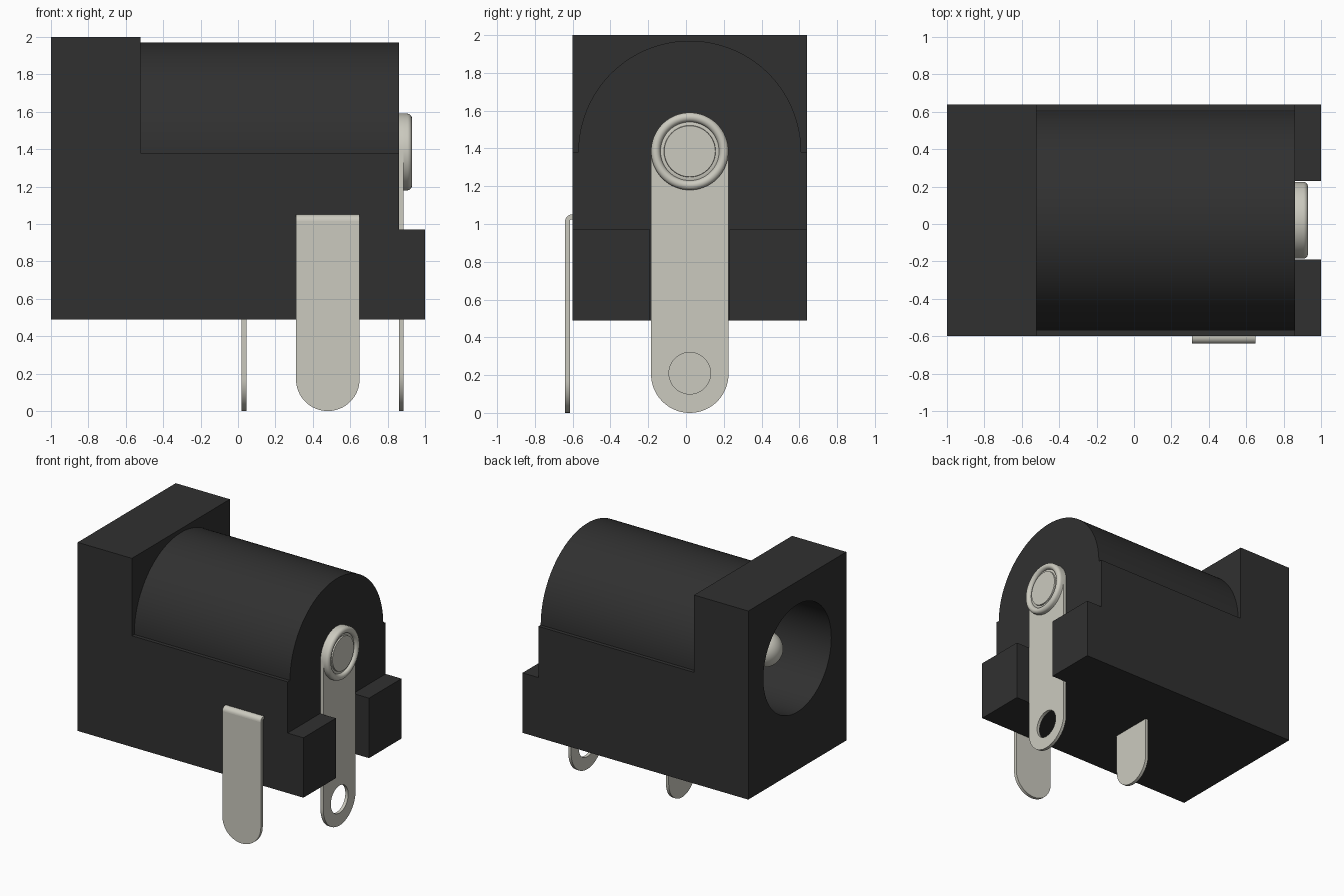
import bpy, bmesh, math
from mathutils import Vector, Matrix

if "Cube" in bpy.data.objects:
    bpy.data.objects.remove(bpy.data.objects["Cube"], do_unlink=True)


def material(name, color):
    m = bpy.data.materials.new(name)
    m.use_nodes = True
    m.diffuse_color = (*color, 1)
    bsdf = m.node_tree.nodes["Principled BSDF"]
    bsdf.inputs["Base Color"].default_value = (*color, 1)
    bsdf.inputs["Roughness"].default_value = 0.6
    return m


BLACK = material("black plastic", (0.03, 0.03, 0.03))
METAL = material("tinned metal", (0.60, 0.59, 0.52))

CY, CZ = 0.02, 1.385          # axis of the socket
Y0, Y1 = -0.60, 0.64          # sides of the housing
BASE = 0.49                   # underside of the housing


def finish(name, bm, mat):
    bmesh.ops.recalc_face_normals(bm, faces=bm.faces)
    mesh = bpy.data.meshes.new(name)
    bm.to_mesh(mesh)
    bm.free()
    mesh.materials.append(mat)
    ob = bpy.data.objects.new(name, mesh)
    bpy.context.collection.objects.link(ob)
    return ob


def arc(cu, cv, r, a0, a1, n):
    """Points on an arc, angles in degrees."""
    return [(cu + r * math.cos(math.radians(a0 + (a1 - a0) * i / n)),
             cv + r * math.sin(math.radians(a0 + (a1 - a0) * i / n))) for i in range(n + 1)]


def prism(name, loops, axis, a, b, mat):
    """Extrude an outline (and optional holes) along x or y from a to b."""
    bm = bmesh.new()
    put = (lambda u, v: (a, u, v)) if axis == "x" else (lambda u, v: (u, a, v))
    rings = [[bm.verts.new(put(u, v)) for u, v in loop] for loop in loops]
    if len(rings) == 1:
        bm.faces.new(rings[0])
    else:
        edges = [bm.edges.new((r[i - 1], r[i])) for r in rings for i in range(len(r))]
        bmesh.ops.triangle_fill(bm, edges=edges, use_beauty=True)
    out = bmesh.ops.extrude_face_region(bm, geom=bm.faces[:])
    moved = [g for g in out["geom"] if isinstance(g, bmesh.types.BMVert)]
    step = Vector((b - a, 0, 0)) if axis == "x" else Vector((0, b - a, 0))
    bmesh.ops.translate(bm, verts=moved, vec=step)
    return finish(name, bm, mat)


def lathe(name, profile, mat, steps=64):
    """Revolve (x, radius) points about the socket axis."""
    bm = bmesh.new()
    vs = [bm.verts.new((x, CY, CZ + r)) for x, r in profile]
    es = [bm.edges.new(p) for p in zip(vs, vs[1:])]
    bmesh.ops.spin(bm, geom=vs + es, cent=(0, CY, CZ), axis=(1, 0, 0),
                   angle=2 * math.pi, steps=steps)
    bmesh.ops.remove_doubles(bm, verts=bm.verts, dist=1e-4)
    return finish(name, bm, mat)


def rect(u0, u1, v0, v1):
    return [(u0, v0), (u1, v0), (u1, v1), (u0, v1)]


def apply_boolean(ob, other, operation):
    mod = ob.modifiers.new("join", "BOOLEAN")
    mod.operation, mod.solver, mod.object = operation, "EXACT", other
    bpy.context.view_layer.objects.active = ob
    bpy.ops.object.modifier_apply(modifier=mod.name)
    bpy.data.objects.remove(other, do_unlink=True)


# Housing: arched section, square front flange and two rear lugs
arch = [(Y0, BASE), (Y1, BASE), (Y1, 1.38)] + arc(CY, 1.38, 0.59, 0, 180, 72) + [(Y0, 1.38)]
housing = prism("housing", [arch], "x", -0.6, 0.86, BLACK)
apply_boolean(housing, prism("flange", [rect(Y0, Y1, BASE, 2.0)], "x", -1.0, -0.52, BLACK), "UNION")
for u0, u1 in ((Y0, -0.19), (0.23, Y1)):
    apply_boolean(housing, prism("lug", [rect(u0, u1, BASE, 0.97)], "x", 0.80, 1.0, BLACK), "UNION")

# Round plug opening
bore = prism("bore", [arc(CY, CZ, 0.43, 0, 360, 72)[:-1]], "x", -1.1, 0.6, BLACK)
apply_boolean(housing, bore, "DIFFERENCE")

# Centre pin with a domed tip
dome = [(-0.71 - x, r) for x, r in arc(0, 0, 0.135, 90, 0, 12)]
lathe("centre_pin", [(0.65, 0.0), (0.65, 0.135)] + dome, METAL)

# Rear rivet: rounded rim around a shallow grooved disc
rim = [(0.905 + x, 0.18 + r) for r, x in arc(0, 0, 0.025, 0, 180, 10)]
lathe("rear_rivet", [(0.86, 0.0), (0.86, 0.205)] + rim
      + [(0.908, 0.143), (0.908, 0.137), (0.918, 0.135), (0.918, 0.0)], METAL)

# Rear terminal: rounded strip with a solder hole
strip = arc(CY, 0.205, 0.205, 180, 360, 32) + arc(CY, CZ, 0.205, 0, 180, 32)
prism("rear_terminal", [strip, arc(CY, 0.21, 0.11, 0, 360, 40)[:-1]], "x", 0.86, 0.885, METAL)

# Middle terminal: plain rounded strip under the housing
strip = arc(CY, 0.17, 0.17, 180, 360, 32) + [(CY + 0.17, 0.55), (CY - 0.17, 0.55)]
prism("middle_terminal", [strip], "x", 0.02, 0.045, METAL)

# Front terminal: rounded strip outside the housing, bent inward at the top
strip = arc(0.48, 0.17, 0.17, 180, 360, 32) + [(0.65, 1.015), (0.31, 1.015)]
prism("front_terminal", [strip], "y", -0.64, -0.615, METAL)
bend = (arc(-0.605, 1.015, 0.035, 180, 90, 8) + [(-0.58, 1.05), (-0.58, 1.025)]
        + arc(-0.605, 1.015, 0.01, 90, 180, 6))
prism("front_terminal_bend", [bend], "x", 0.31, 0.65, METAL)

# Smooth shading on the round surfaces, crisp elsewhere
bpy.ops.object.select_all(action="DESELECT")
for ob in bpy.context.collection.objects:
    if ob.type == "MESH":
        ob.select_set(True)
        bpy.context.view_layer.objects.active = ob
bpy.ops.object.shade_smooth_by_angle(angle=math.radians(30))
